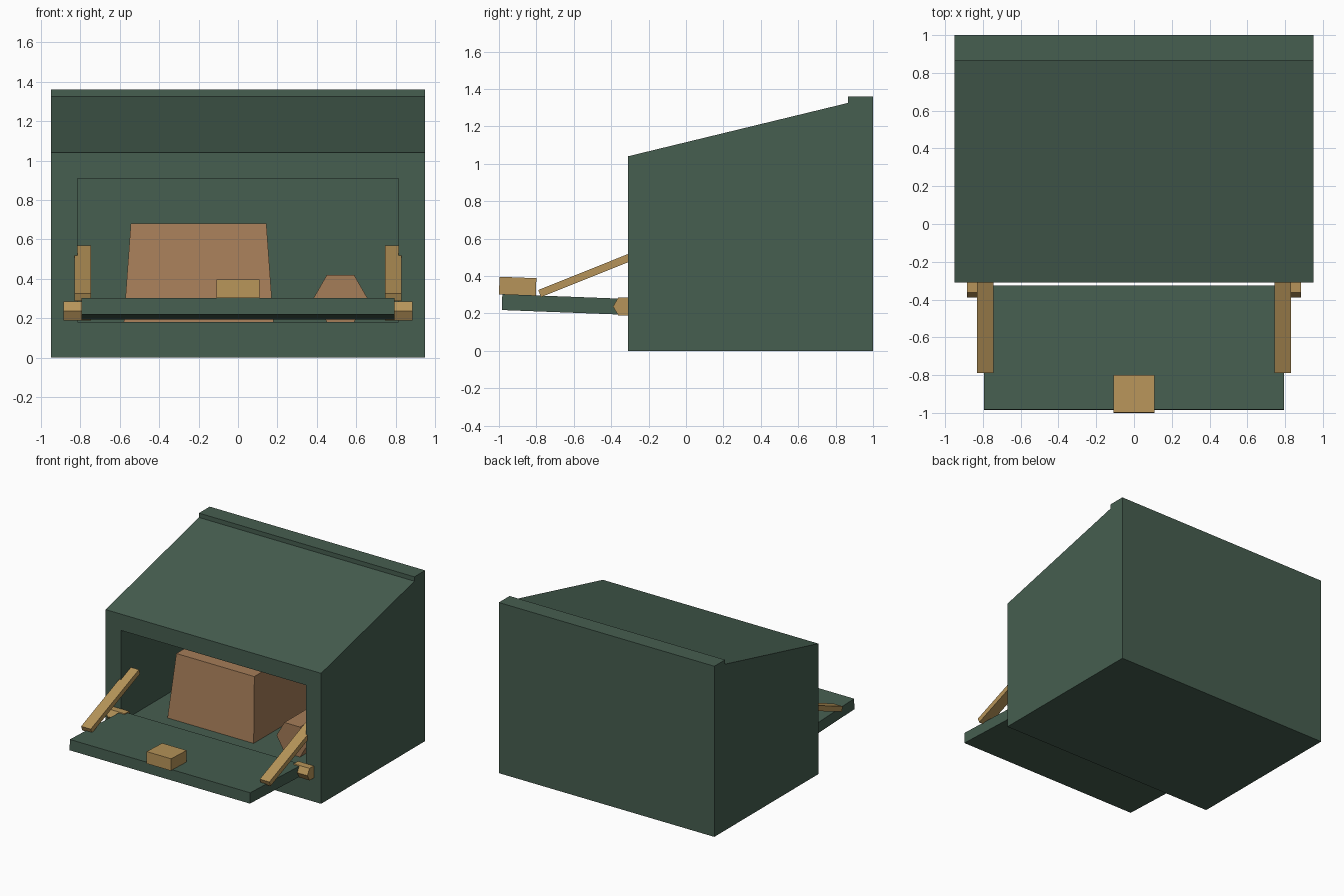
import bpy, bmesh, math
from mathutils import Vector

if "Cube" in bpy.data.objects:
    bpy.data.objects.remove(bpy.data.objects["Cube"])


def mat(name, rgb):
    m = bpy.data.materials.new(name)
    m.diffuse_color = (*rgb, 1)
    m.use_nodes = True
    m.node_tree.nodes["Principled BSDF"].inputs["Base Color"].default_value = m.diffuse_color
    return m


GREEN = mat("dark green", (0.061, 0.112, 0.080))
BRASS = mat("brass", (0.470, 0.296, 0.100))
CARDBOARD = mat("cardboard", (0.376, 0.205, 0.098))


def finish(bm, name, material):
    bmesh.ops.recalc_face_normals(bm, faces=bm.faces)
    me = bpy.data.meshes.new(name)
    bm.to_mesh(me)
    bm.free()
    me.materials.append(material)
    ob = bpy.data.objects.new(name, me)
    bpy.context.collection.objects.link(ob)
    return ob


def extrude_x(name, profile, x0, x1, material):
    """Prism along x from a (y, z) profile."""
    bm = bmesh.new()
    f = bm.faces.new([bm.verts.new((x0, y, z)) for y, z in profile])
    g = bmesh.ops.extrude_face_region(bm, geom=[f])
    bmesh.ops.translate(bm, vec=(x1 - x0, 0, 0),
                        verts=[v for v in g["geom"] if isinstance(v, bmesh.types.BMVert)])
    return finish(bm, name, material)


def box(name, lo, hi, material, taper=0.0):
    """Box between two corners; taper pulls the top in on each side."""
    bm = bmesh.new()
    bmesh.ops.create_cube(bm, size=1)
    lo, hi = Vector(lo), Vector(hi)
    mid = (lo + hi) / 2
    for v in bm.verts:
        t = taper if v.co.z > 0 else 0
        sx, sy = math.copysign(1, v.co.x), math.copysign(1, v.co.y)
        v.co = mid + v.co * (hi - lo) - Vector((sx * t * 0.6, sy * t, 0))
    return finish(bm, name, material)


def hexagon(u, v, r):
    return [(u + r * math.cos(i * math.pi / 3), v + r * math.sin(i * math.pi / 3))
            for i in range(6)]


# sloped-roof cabinet with rear ridge
cabinet = extrude_x("cabinet", [(-0.31, 0), (1, 0), (1, 1.36), (0.865, 1.36),
                                (0.865, 1.325), (-0.31, 1.04)], -0.95, 0.95, GREEN)
# hollow interior
cutter = box("opening_cutter", (-0.815, -0.6, 0.18), (0.815, 0.87, 0.91), GREEN)
mod = cabinet.modifiers.new("opening", "BOOLEAN")
mod.operation = "DIFFERENCE"
mod.solver = "EXACT"
mod.object = cutter
cutter.hide_render = True
cutter.display_type = "WIRE"

# drop-down door and its handle
extrude_x("door", [(-0.985, 0.218), (-0.329, 0.193), (-0.326, 0.278), (-0.982, 0.303)],
          -0.795, 0.795, GREEN)
extrude_x("handle", [(-1.0, 0.302), (-0.803, 0.295), (-0.8, 0.388), (-0.997, 0.396)],
          -0.108, 0.108, BRASS)

# stays and hinge barrels on both sides
for side, s in (("left", -1), ("right", 1)):
    extrude_x(side + "_stay", [(-0.79, 0.325), (-0.775, 0.287), (-0.168, 0.53), (-0.184, 0.568)],
              s * 0.745, s * 0.83, BRASS)
    extrude_x(side + "_hinge", hexagon(-0.335, 0.237, 0.055), s * 0.745, s * 0.885, BRASS)

# contents: tapered parcel and a six-sided roll lying front to back
box("parcel", (-0.58, -0.06, 0.18), (0.18, 0.7, 0.68), CARDBOARD, taper=0.06)
roll = extrude_x("roll", hexagon(-0.52, 0.30, 0.138), -0.06, 0.6, CARDBOARD)
for v in roll.data.vertices:      # turn the prism from x to y
    x, y, z = v.co
    v.co = (-y, x, z)
